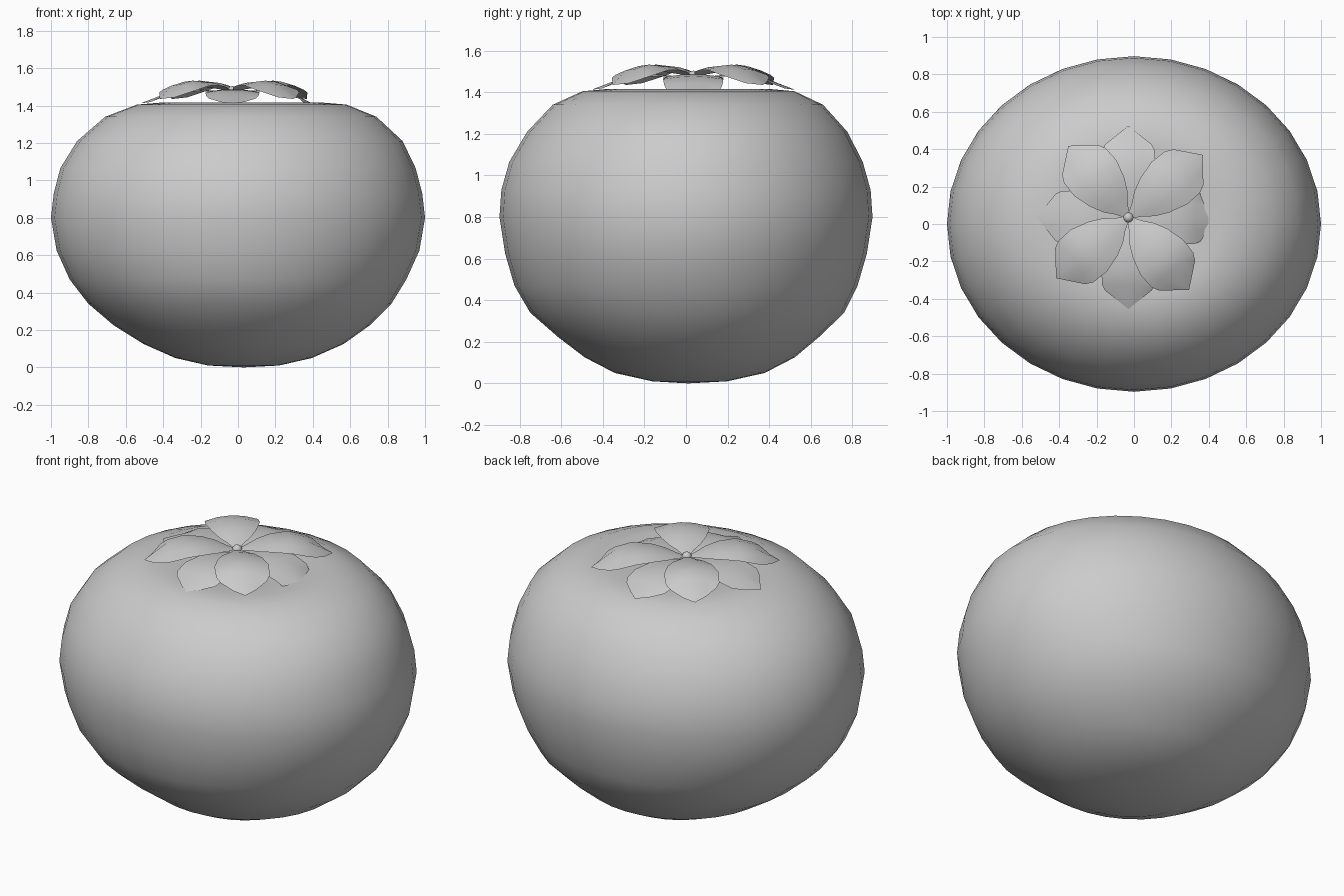
import bpy, bmesh, math

if "Cube" in bpy.data.objects:
    bpy.data.objects.remove(bpy.data.objects["Cube"])

CX, CY = -0.03, 0.035  # calyx centre


def add_object(name, bm):
    bmesh.ops.recalc_face_normals(bm, faces=bm.faces)
    for f in bm.faces:
        f.smooth = True
    me = bpy.data.meshes.new(name)
    bm.to_mesh(me)
    bm.free()
    ob = bpy.data.objects.new(name, me)
    bpy.context.collection.objects.link(ob)
    return ob


# Fruit body: lofted oval rings (z, x radius, y radius, centre shift)
rings = [(.01, .19, .18, .03), (.05, .365, .36, .03), (.125, .535, .505, .03),
         (.225, .685, .63, .02), (.34, .81, .755, .01), (.47, .90, .825, .0),
         (.625, .97, .87, .0), (.80, 1.0, .897, .0), (.93, .985, .888, .0),
         (1.065, .95, .85, .0), (1.21, .87, .77, .01), (1.34, .725, .65, .015),
         (1.405, .56, .51, .02), (1.415, .44, .40, .02), (1.40, .27, .24, .0),
         (1.37, .11, .10, -.02)]
N = 32
bm = bmesh.new()
loops = []
for z, rx, ry, o in rings:
    loops.append([bm.verts.new((o + rx * math.cos(2 * math.pi * i / N),
                                o * .6 + ry * math.sin(2 * math.pi * i / N), z))
                  for i in range(N)])
bottom = bm.verts.new((.03, .01, 0))
top = bm.verts.new((CX, CY, 1.35))
for i in range(N):
    j = (i + 1) % N
    for a, b in zip(loops, loops[1:]):
        bm.faces.new((a[i], a[j], b[j], b[i]))
    bm.faces.new((bottom, loops[0][j], loops[0][i]))
    bm.faces.new((top, loops[-1][i], loops[-1][j]))
add_object("fruit", bm)


# Calyx leaf: rows of (distance, half width, ridge height, edge drop)
def leaf(name, angle, rows, scale=1.0):
    bm = bmesh.new()
    c, s = math.cos(math.radians(angle)), math.sin(math.radians(angle))
    grid = []
    for d, w, z, drop in rows:
        row = []
        for t in (-1, -.5, 0, .5, 1):
            u, v = d * scale, w * t
            if d == rows[-1][0]:      # pointed tip
                u -= 0.10 * abs(t) * scale
            row.append(bm.verts.new((CX + u * c - v * s, CY + u * s + v * c,
                                     z - drop * t * t)))
        grid.append(row)
    for a, b in zip(grid, grid[1:]):
        for k in range(4):
            bm.faces.new((a[k], a[k + 1], b[k + 1], b[k]))
    return add_object(name, bm)


upper = [(0, .008, 1.475, 0), (.06, .045, 1.492, .004), (.11, .085, 1.508, .010),
         (.18, .12, 1.525, .018), (.28, .148, 1.533, .026),
         (.37, .145, 1.512, .028), (.51, .125, 1.435, -.035)]
lower = [(0, .008, 1.465, 0), (.06, .045, 1.474, .003), (.11, .085, 1.480, .006),
         (.18, .12, 1.487, .010), (.28, .145, 1.484, .014),
         (.36, .14, 1.462, .010), (.49, .125, 1.412, -.025)]
for i, sc in enumerate((1.02, .98, .99, .99)):
    leaf("upper_leaf_%d" % (i + 1), 40 + 90 * i, upper, sc)
for i in range(4):
    rows = lower
    if i == 0:  # this leaf dips into the fruit
        rows = [(d, w, z - .12 * max(0, d - .22), e) for d, w, z, e in lower]
    leaf("lower_leaf_%d" % (i + 1), 90 * i, rows)

# Stem stub with a rounded head
bpy.ops.mesh.primitive_cylinder_add(vertices=16, radius=.022, depth=.13,
                                    location=(CX, CY, 1.415))
bpy.context.object.name = "stem"
bpy.ops.object.shade_smooth_by_angle()
bpy.ops.mesh.primitive_uv_sphere_add(segments=16, ring_count=8, radius=.027,
                                     location=(CX, CY, 1.477))
bpy.context.object.name = "stem_head"
bpy.ops.object.shade_smooth()
